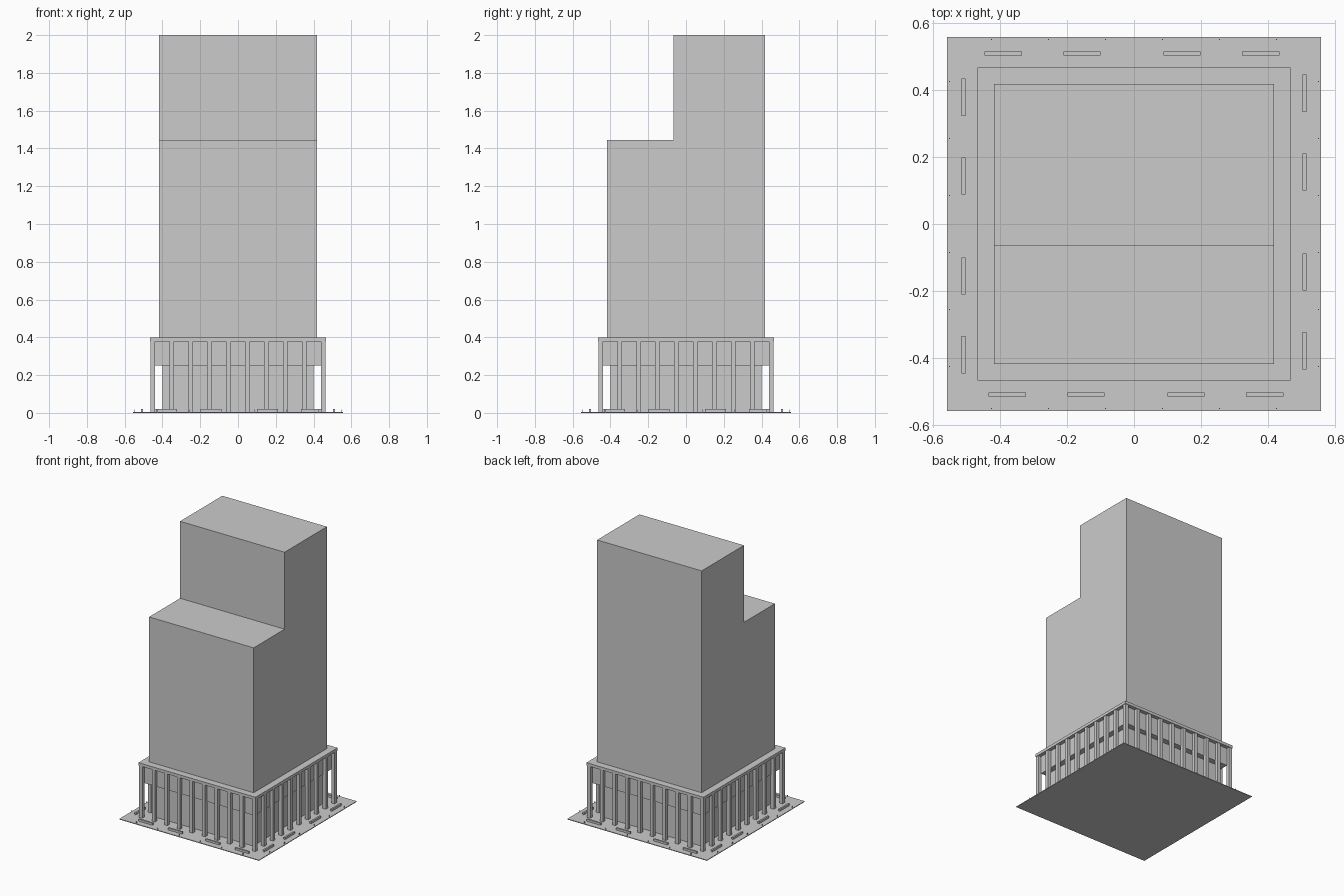
import bpy, bmesh, math
from mathutils import Matrix

if "Cube" in bpy.data.objects:
    bpy.data.objects.remove(bpy.data.objects["Cube"])


def finish(name, bm):
    bmesh.ops.recalc_face_normals(bm, faces=bm.faces)
    mesh = bpy.data.meshes.new(name)
    bm.to_mesh(mesh)
    bm.free()
    obj = bpy.data.objects.new(name, mesh)
    bpy.context.collection.objects.link(obj)
    return obj


def boxes(name, items, turns=1):
    """Boxes given as (x0, x1, y0, y1, z0, z1), repeated by quarter turns."""
    bm = bmesh.new()
    for k in range(turns):
        rot = Matrix.Rotation(k * math.pi / 2, 4, 'Z')
        for x0, x1, y0, y1, z0, z1 in items:
            place = Matrix.Translation(((x0 + x1) / 2, (y0 + y1) / 2, (z0 + z1) / 2))
            size = Matrix.Diagonal((x1 - x0, y1 - y0, z1 - z0, 1))
            bmesh.ops.create_cube(bm, size=1, matrix=rot @ place @ size)
    return finish(name, bm)


def square(name, half, z0, z1):
    return boxes(name, [(-half, half, -half, half, z0, z1)])


# Plaza, recessed lobby, podium and its thin roof slab
PLAZA = 0.005
square("plaza", 0.557, 0, PLAZA)
square("lobby", 0.40, PLAZA, 0.25)
square("podium", 0.44, 0.25, 0.38)
square("podium_roof", 0.467, 0.379, 0.40)

# Stepped tower: side profile in (y, z), extruded along x
bm = bmesh.new()
profile = [(-0.417, 0.40), (0.417, 0.40), (0.417, 2.0),
           (-0.065, 2.0), (-0.065, 1.445), (-0.417, 1.445)]
face = bm.faces.new([bm.verts.new((-0.417, y, z)) for y, z in profile])
ext = bmesh.ops.extrude_face_region(bm, geom=[face])
bmesh.ops.translate(bm, vec=(0.834, 0, 0),
                    verts=[v for v in ext["geom"] if isinstance(v, bmesh.types.BMVert)])
finish("tower", bm)

# Colonnade: nine columns per side, each side starting at a corner
columns = []
for i in range(9):
    c = -0.451 + i * 0.902 / 9
    columns.append((c - 0.0125, c + 0.0125, -0.4635, -0.4385, PLAZA, 0.38))
boxes("columns", columns, 4)

# Four low benches on each side of the plaza
benches = [(c - 0.0555, c + 0.0555, -0.5145, -0.5025, PLAZA, 0.02)
           for c in (-0.378, -0.143, 0.155, 0.390)]
boxes("benches", benches, 4)

# Slim bollards along the plaza edge
bollards = []
for i in range(6):
    c = -0.425 + i * 0.17
    bollards.append((c - 0.0015, c + 0.0015, -0.5515, -0.5485, PLAZA, 0.018))
boxes("bollards", bollards, 4)
